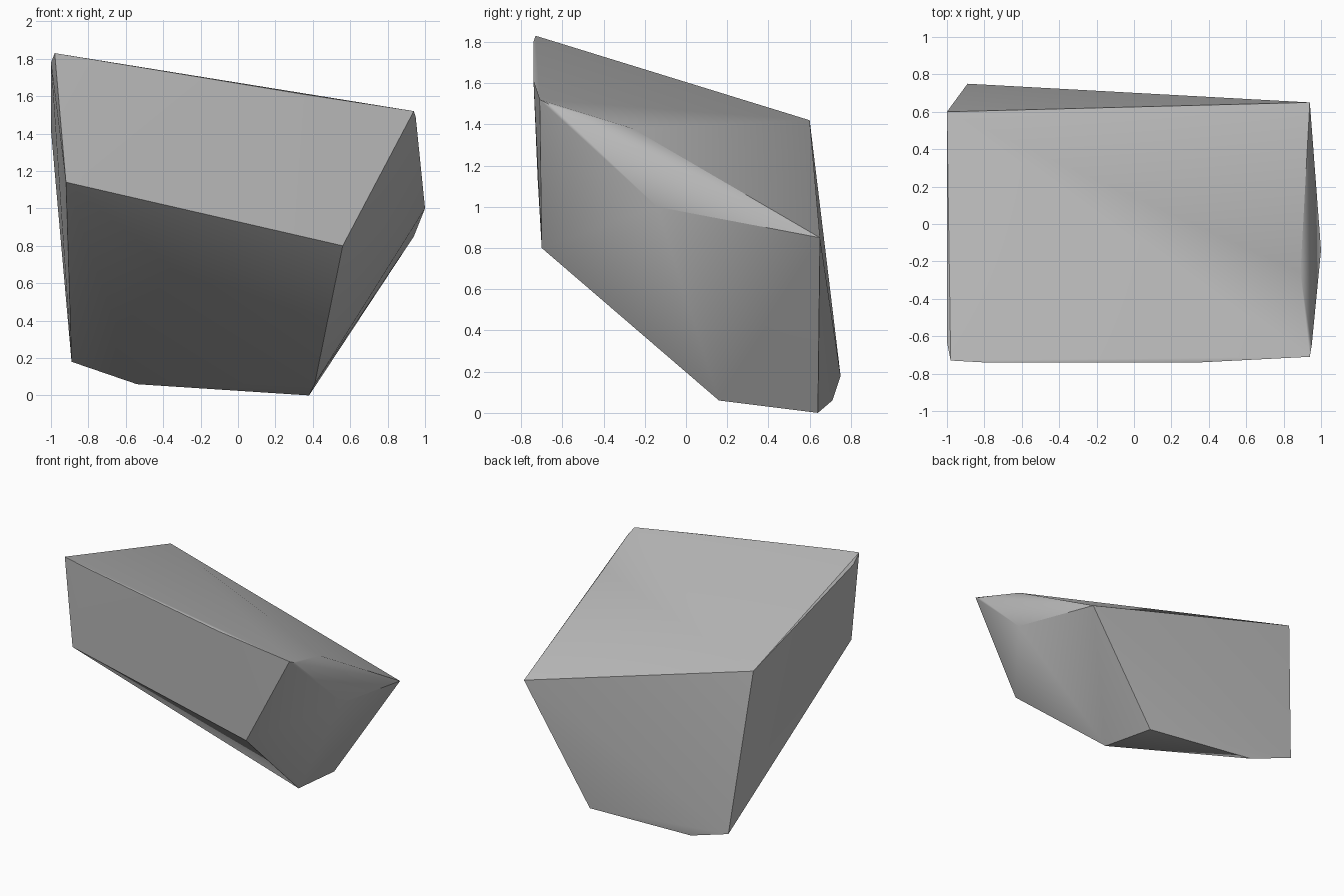
import bpy
import bmesh
from math import radians

# Remove the default cube
cube = bpy.data.objects.get("Cube")
if cube:
    bpy.data.objects.remove(cube, do_unlink=True)

# Stone colour
stone = bpy.data.materials.new("stone_grey")
stone.use_nodes = True
grey = (0.5, 0.5, 0.5, 1.0)
stone.diffuse_color = grey
shader = next(n for n in stone.node_tree.nodes if n.type == 'BSDF_PRINCIPLED')
shader.inputs["Base Color"].default_value = grey
shader.inputs["Roughness"].default_value = 0.9

# Corners of the chipped block, grouped by region
top_front_rim = [(-.98, -.73, 1.83), (-.8, -.74, 1.8), (.35, -.74, 1.61),
                 (.94, -.71, 1.52), (.95, -.65, 1.49)]
top_back_rim = [(-1, -.63, 1.78), (-1, .6, 1.42), (.94, .65, .85)]
right_chip = [(.89, -.26, 1.38), (1, -.14, 1)]
front_ridge = [(-.92, -.72, 1.14), (.56, -.7, .8)]
base = [(-.89, .75, .18), (-.54, .71, .06), (.38, .64, 0), (.41, .16, .06)]

# Wrap the corners in a faceted skin
bm = bmesh.new()
for corner in top_front_rim + top_back_rim + right_chip + front_ridge + base:
    bm.verts.new(corner)
bmesh.ops.convex_hull(bm, input=bm.verts)
loose = [v for v in bm.verts if not v.link_faces]
bmesh.ops.delete(bm, geom=loose, context='VERTS')
bmesh.ops.recalc_face_normals(bm, faces=bm.faces)

mesh = bpy.data.meshes.new("rock")
bm.to_mesh(mesh)
bm.free()
mesh.materials.append(stone)
rock = bpy.data.objects.new("rock", mesh)
bpy.context.collection.objects.link(rock)

# Soften shallow facets, keep the main edges crisp
bpy.ops.object.select_all(action='DESELECT')
rock.select_set(True)
bpy.context.view_layer.objects.active = rock
bpy.ops.object.shade_smooth_by_angle(angle=radians(30))
